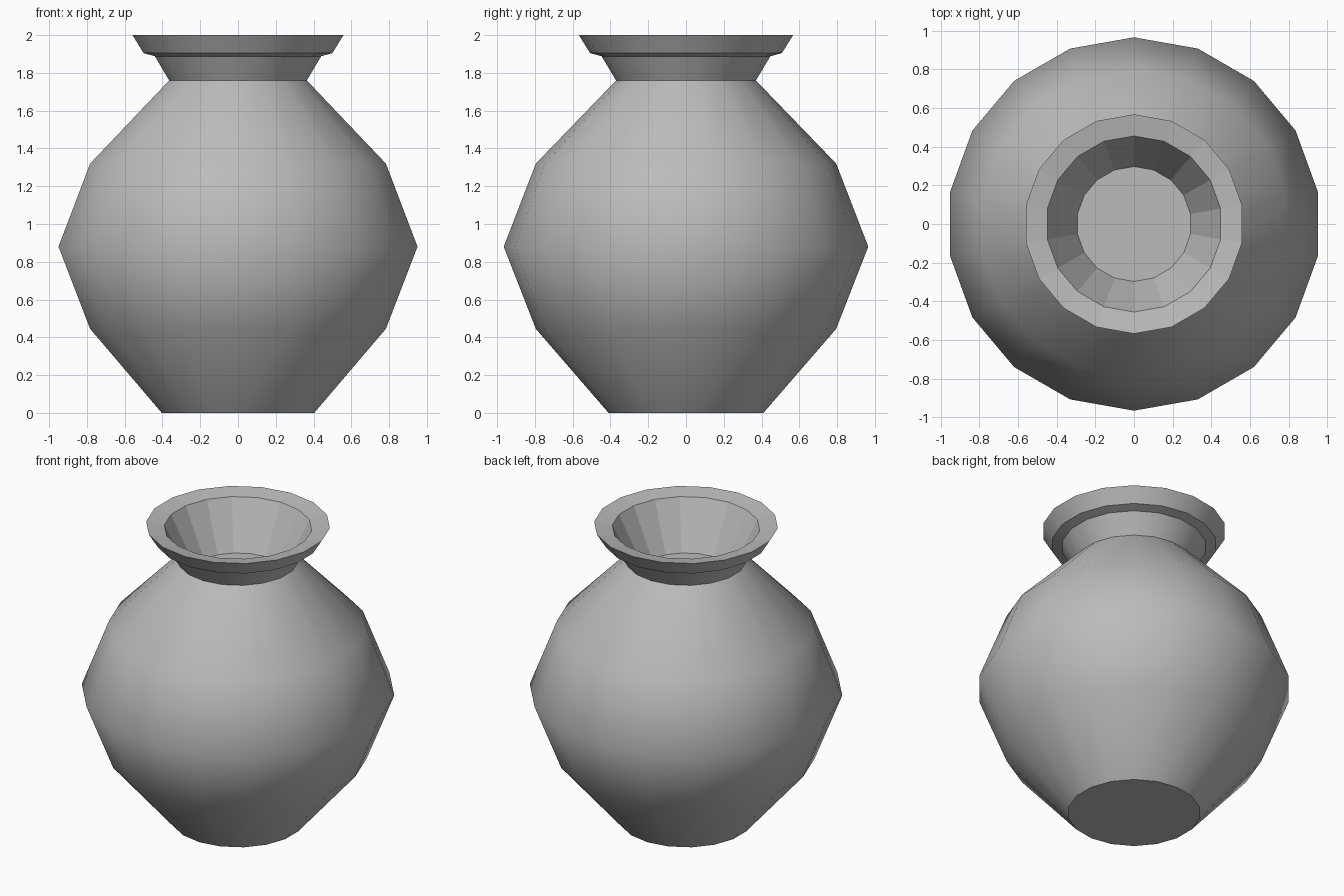
import bpy
import bmesh
import math

cube = bpy.data.objects.get("Cube")
if cube:
    bpy.data.objects.remove(cube, do_unlink=True)

SIDES = 18

clay = bpy.data.materials.new("grey_clay")
clay.use_nodes = True
clay.diffuse_color = (0.5, 0.5, 0.5, 1)
clay.node_tree.nodes["Principled BSDF"].inputs["Base Color"].default_value = (0.5, 0.5, 0.5, 1)

# Profile points (radius, height), from the foot up over the lip and down inside
body = [(0.41, 0), (0.795, 0.445), (0.965, 0.88), (0.795, 1.32), (0.37, 1.76)]
neck = [(0.447, 1.888)]
lip = [(0.508, 1.905), (0.567, 2.0)]
mouth = [(0.455, 1.98), (0.297, 1.67)]
profile = body + neck + lip + mouth

bm = bmesh.new()
rings = []
for radius, height in profile:
    ring = bmesh.ops.create_circle(bm, segments=SIDES, radius=radius)["verts"]
    for v in ring:
        v.co.z = height
    rings.append(sorted(ring, key=lambda v: math.atan2(v.co.y, v.co.x) % math.tau))

# Outer walls are smooth, the lip top and the mouth are faceted
mouth_start = len(body + neck + lip) - 1
for i, (low, high) in enumerate(zip(rings, rings[1:])):
    for k in range(SIDES):
        n = (k + 1) % SIDES
        face = bm.faces.new((low[k], low[n], high[n], high[k]))
        face.smooth = i < mouth_start

# Foot and inner floor
bm.faces.new(list(reversed(rings[0])))
bm.faces.new(rings[-1])

# Crisp creases at the foot, neck and lip
creased = [0] + list(range(len(body) - 1, len(rings)))
for i in creased:
    ring = set(rings[i])
    for edge in bm.edges:
        if edge.verts[0] in ring and edge.verts[1] in ring:
            edge.smooth = False

mesh = bpy.data.meshes.new("vase")
bm.to_mesh(mesh)
bm.free()
mesh.materials.append(clay)
vase = bpy.data.objects.new("vase", mesh)
bpy.context.collection.objects.link(vase)
